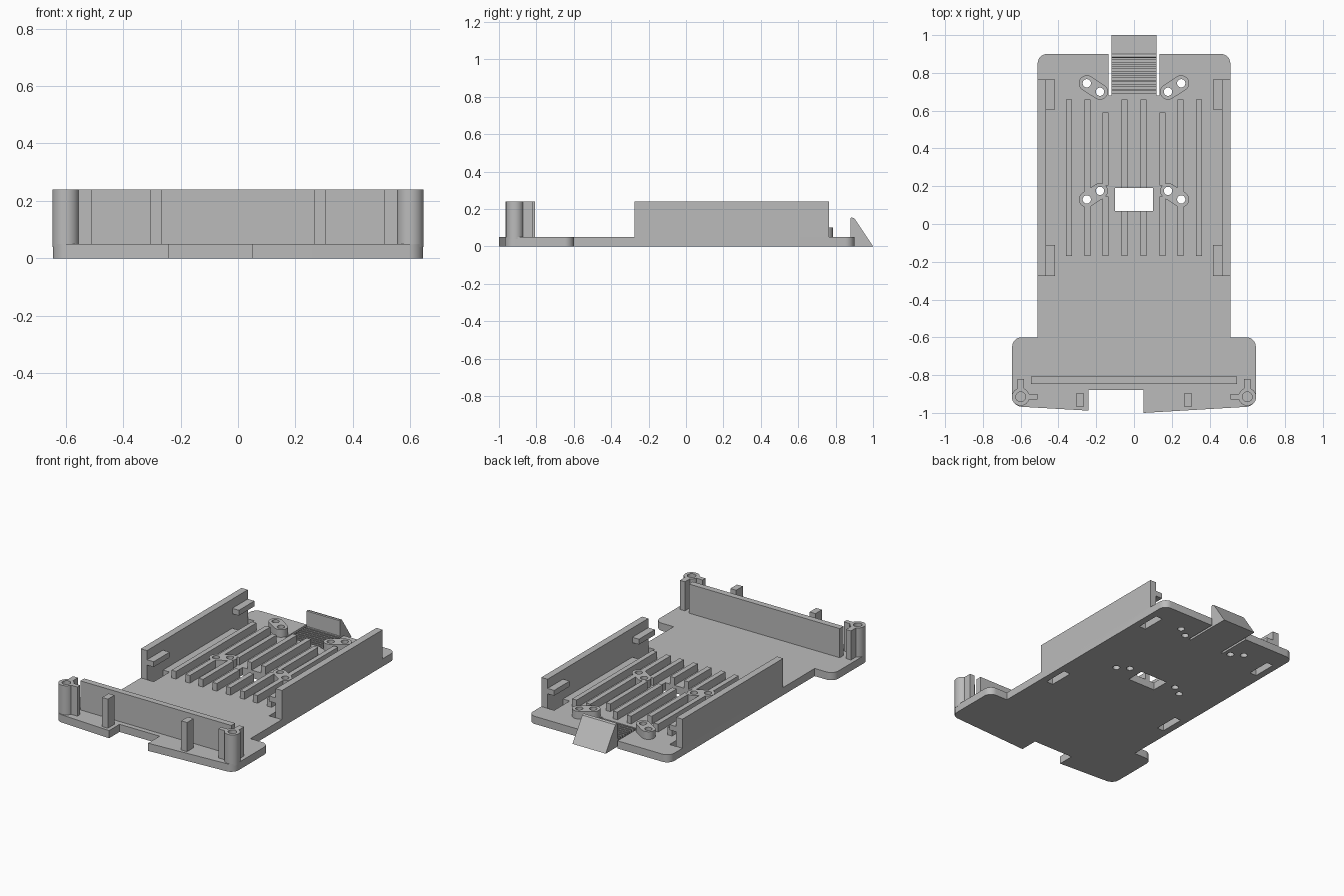
import bpy, bmesh
from math import cos, sin, pi, atan2
from mathutils import Matrix, Vector

old = bpy.data.objects.get("Cube")
if old:
    bpy.data.objects.remove(old, do_unlink=True)

grey = bpy.data.materials.new("grey plastic")
grey.use_nodes = True
grey.diffuse_color = (0.5, 0.5, 0.5, 1)
grey.node_tree.nodes["Principled BSDF"].inputs["Base Color"].default_value = grey.diffuse_color

PLATE = 0.05    # plate thickness
SUNK = 0.04     # parts start slightly inside the plate
TALL = 0.24     # top of walls and posts
LOW = 0.1       # top of ribs and bosses


def prism(name, loops, low, high, along_x=False):
    """Extrude an outline (first loop) with holes (other loops)."""
    curve = bpy.data.curves.new(name, "CURVE")
    curve.dimensions, curve.fill_mode = "2D", "BOTH"
    curve.extrude = (high - low) / 2
    for loop in loops:
        spline = curve.splines.new("POLY")
        spline.points.add(len(loop) - 1)
        for point, (x, y) in zip(spline.points, loop):
            point.co = (x, y, 0, 1)
        spline.use_cyclic_u = True
    temp = bpy.data.objects.new(name + "_curve", curve)
    bpy.context.collection.objects.link(temp)
    graph = bpy.context.evaluated_depsgraph_get()
    mesh = bpy.data.meshes.new_from_object(temp.evaluated_get(graph))
    bpy.data.objects.remove(temp, do_unlink=True)
    mesh.transform(Matrix.Translation((0, 0, (low + high) / 2)))
    if along_x:
        mesh.transform(Matrix(((0, 0, 1, 0), (1, 0, 0, 0), (0, 1, 0, 0), (0, 0, 0, 1))))
    bm = bmesh.new()
    bm.from_mesh(mesh)
    bmesh.ops.remove_doubles(bm, verts=bm.verts, dist=0.0001)
    bmesh.ops.recalc_face_normals(bm, faces=bm.faces)
    bm.to_mesh(mesh)
    bm.free()
    mesh.materials.clear()
    mesh.materials.append(grey)
    obj = bpy.data.objects.new(name, mesh)
    bpy.context.collection.objects.link(obj)
    bpy.ops.object.select_all(action="DESELECT")
    obj.select_set(True)
    bpy.context.view_layer.objects.active = obj
    bpy.ops.object.shade_smooth_by_angle()
    return obj


def rect(x0, x1, y0, y1):
    return [(x0, y0), (x1, y0), (x1, y1), (x0, y1)]


def circle(x, y, r, n=24):
    return [(x + r * cos(2 * pi * i / n), y + r * sin(2 * pi * i / n)) for i in range(n)]


def capsule(a, b, r, n=12):
    turn = atan2(b[1] - a[1], b[0] - a[0])
    loop = []
    for (x, y), start in ((b, turn - pi / 2), (a, turn + pi / 2)):
        loop += [(x + r * cos(start + pi * i / n), y + r * sin(start + pi * i / n)) for i in range(n + 1)]
    return loop


def rounded(corners, n=8):
    """Outline from (x, y, radius) corners that are close to square."""
    loop = []
    for i, (x, y, r) in enumerate(corners):
        p = Vector((x, y))
        if not r:
            loop.append(p)
            continue
        u = (Vector(corners[i - 1][:2]) - p).normalized()
        v = (Vector(corners[(i + 1) % len(corners)][:2]) - p).normalized()
        centre = p + (u + v) * r
        for k in range(n + 1):
            a = pi / 2 * k / n
            loop.append(centre - r * (cos(a) * v + sin(a) * u))
    return loop


def flip(points, s):
    return [(x * s, y) for x, y in points]


SIDES = (("left", 1), ("right", -1))
BOSSES = {"rear": [(0.18, 0.70), (0.25, 0.745)], "middle": [(0.18, 0.175), (0.25, 0.13)]}
TABS = {"rear": (0.605, 0.765), "front": (-0.275, -0.11)}
HOLE = 0.022
window = rect(-0.1, 0.1, 0.07, 0.19)

# base plate with clip slot, front notch, window, screw holes and tab slots
outline = rounded([
    (0.05, -1.0, 0), (0.645, -0.965, 0.05), (0.645, -0.6, 0.05), (0.51, -0.6, 0),
    (0.51, 0.9, 0.05), (0.135, 0.9, 0), (0.135, 0.68, 0), (-0.135, 0.68, 0),
    (-0.135, 0.9, 0), (-0.51, 0.9, 0.05), (-0.51, -0.6, 0), (-0.645, -0.6, 0.05),
    (-0.645, -0.965, 0.05), (-0.24, -0.988, 0), (-0.24, -0.88, 0), (0.05, -0.88, 0)])
holes = [window]
for _, s in SIDES:
    holes += [circle(s * x, y, HOLE) for pair in BOSSES.values() for x, y in pair]
    holes += [flip(rect(0.417, 0.465, *span), s) for span in TABS.values()]
prism("base_plate", [outline] + holes, 0, PLATE)

# springy clip tongue with a wedge hook and grip ridges
hook = [(0.67, 0), (1.0, 0), (0.9, 0.15), (0.885, 0.155), (0.88, 0.15), (0.88, 0.03), (0.67, 0.03)]
prism("clip_tongue", [hook], -0.12, 0.12, along_x=True)
for i in range(9):
    y = 0.68 + i * 0.0235
    prism(f"clip_ridge_{i + 1}", [rect(-0.12, 0.12, y, y + 0.012)], 0.02, PLATE)

# front wall
prism("front_wall", [rect(-0.545, 0.545, -0.848, -0.808)], SUNK, TALL)

for side, s in SIDES:
    # side wall and its retaining tabs
    prism(f"{side}_side_wall", [flip(rect(0.465, 0.51, -0.275, 0.765), s)], 0, TALL)
    for place, span in TABS.items():
        prism(f"{side}_{place}_tab", [flip(rect(0.417, 0.47, *span), s)], 0.145, 0.18)

    # screw bosses
    for place, pair in BOSSES.items():
        a, b = flip(pair, s)
        prism(f"{side}_{place}_boss", [capsule(a, b, 0.042), circle(*a, HOLE), circle(*b, HOLE)],
              SUNK, LOW)

    # cooling ribs, broken at the window and bosses
    ribs = [(0.05, -0.17, 0.07), (0.05, 0.19, 0.66), (0.15, -0.17, 0.145), (0.15, 0.205, 0.59),
            (0.245, -0.17, 0.1), (0.245, 0.16, 0.66), (0.345, -0.17, 0.66)]
    for i, (x, y0, y1) in enumerate(ribs):
        prism(f"{side}_rib_{i + 1}", [flip(rect(x - 0.016, x + 0.016, y0, y1), s)], SUNK, LOW)

    # corner screw pillar with two bracing arms
    px, py = 0.6, -0.915
    prism(f"{side}_pillar", [circle(s * px, py, 0.047, 32), circle(s * px, py, 0.026)], SUNK, TALL)
    prism(f"{side}_pillar_rear_arm", [flip(rect(px - 0.018, px + 0.018, py + 0.036, -0.82), s)], SUNK, TALL)
    prism(f"{side}_pillar_inner_arm", [flip(rect(0.51, px - 0.036, py - 0.015, py + 0.015), s)], SUNK, TALL)

    # small front post
    prism(f"{side}_front_post", [flip(rect(0.265, 0.307, -0.965, -0.897), s)], SUNK, TALL)
